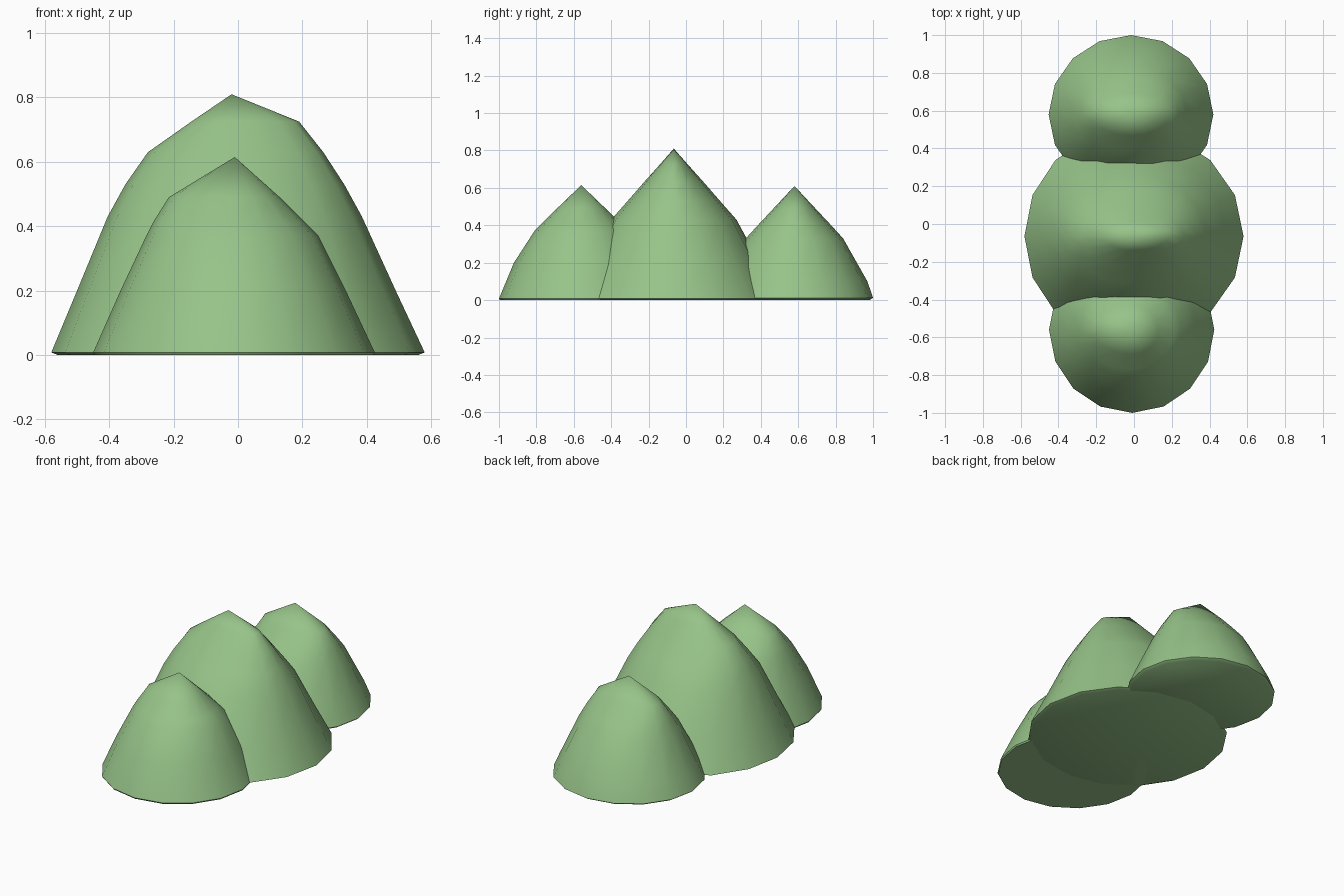
import bpy
import bmesh
from math import sin, cos, tau, radians

SIDES = 16

if "Cube" in bpy.data.objects:
    bpy.data.objects.remove(bpy.data.objects["Cube"], do_unlink=True)

# One leafy green for all mounds
leaf = bpy.data.materials.new("leaf_green")
leaf.use_nodes = True
leaf.diffuse_color = (0.31, 0.55, 0.25, 1)
leaf.node_tree.nodes["Principled BSDF"].inputs["Base Color"].default_value = leaf.diffuse_color


def mound(name, x, y, peak, rings):
    """Loft rings of (height, left reach, right reach, depth) up to a peak."""
    bm = bmesh.new()
    loops = []
    for z, low_x, high_x, depth in rings:
        loop = []
        for i in range(SIDES):
            a = tau * i / SIDES
            reach = high_x if cos(a) > 0 else low_x
            loop.append(bm.verts.new((x + reach * cos(a), y + depth * sin(a), z)))
        loops.append(loop)
    tip = bm.verts.new((x, y, peak))
    bm.faces.new(loops[0])
    for i in range(SIDES):
        j = (i + 1) % SIDES
        for lower, upper in zip(loops, loops[1:]):
            bm.faces.new((lower[i], lower[j], upper[j], upper[i]))
        bm.faces.new((loops[-1][i], loops[-1][j], tip))
    bmesh.ops.recalc_face_normals(bm, faces=bm.faces)
    mesh = bpy.data.meshes.new(name)
    bm.to_mesh(mesh)
    bm.free()
    mesh.materials.append(leaf)
    obj = bpy.data.objects.new(name, mesh)
    bpy.context.collection.objects.link(obj)
    bpy.ops.object.select_all(action='DESELECT')
    obj.select_set(True)
    bpy.context.view_layer.objects.active = obj
    bpy.ops.object.shade_smooth_by_angle(angle=radians(50))


# Tall middle mound with a ridge running across
mound("middle_mound", -0.02, -0.065, 0.81, [
    (0, 0.54, 0.58, 0.55), (0.008, 0.56, 0.6, 0.57), (0.2, 0.48, 0.51, 0.46),
    (0.43, 0.385, 0.405, 0.335), (0.53, 0.33, 0.35, 0.247),
    (0.63, 0.26, 0.285, 0.16), (0.725, 0.125, 0.21, 0.075)])

# Front mound, steeper on one side
mound("front_mound", -0.01, -0.56, 0.615, [
    (0, 0.435, 0.43, 0.435), (0.008, 0.44, 0.435, 0.44), (0.2, 0.355, 0.345, 0.36),
    (0.37, 0.275, 0.26, 0.25), (0.41, 0.255, 0.22, 0.21), (0.49, 0.205, 0.14, 0.13)])

# Back mound
mound("back_mound", -0.015, 0.58, 0.61, [
    (0, 0.42, 0.42, 0.4), (0.012, 0.437, 0.435, 0.42), (0.1, 0.4, 0.395, 0.39),
    (0.33, 0.295, 0.295, 0.26), (0.41, 0.255, 0.255, 0.187), (0.49, 0.205, 0.205, 0.112)])
